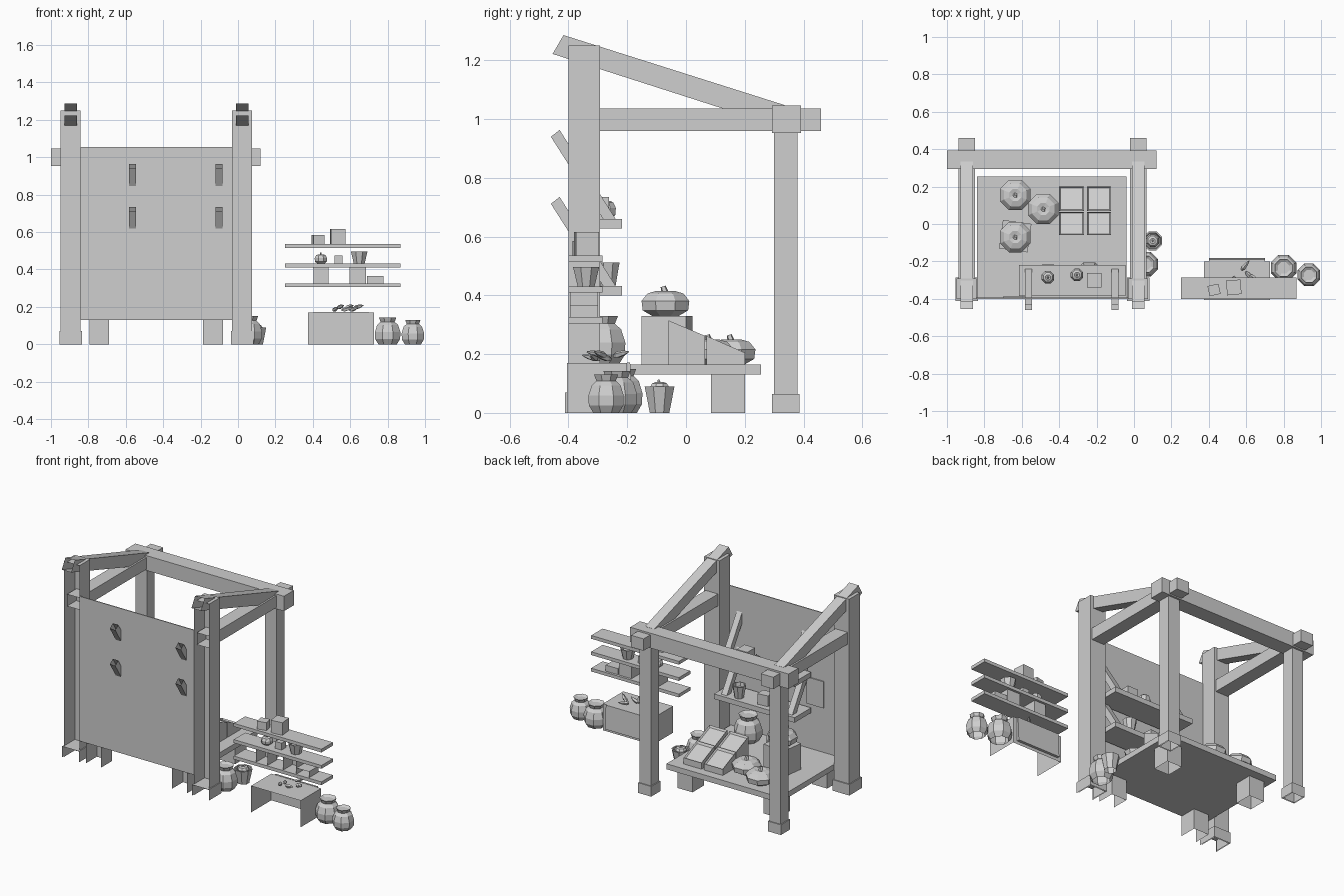
import bpy, bmesh, math, random
from mathutils import Matrix, Vector

random.seed(4)
cube = bpy.data.objects.get("Cube")
if cube:
    bpy.data.objects.remove(cube, do_unlink=True)

grey = bpy.data.materials.new("plain_grey")
grey.use_nodes = True
tone = (0.62, 0.62, 0.62, 1)
grey.diffuse_color = tone
grey.node_tree.nodes["Principled BSDF"].inputs["Base Color"].default_value = tone


def finish(name, bm):
    mesh = bpy.data.meshes.new(name)
    bm.to_mesh(mesh)
    bm.free()
    mesh.materials.append(grey)
    ob = bpy.data.objects.new(name, mesh)
    bpy.context.collection.objects.link(ob)
    return ob


def drop_faces(bm, sides):
    """Remove hidden faces: b = bottom, w = the -y side."""
    dirs = {"b": Vector((0, 0, -1)), "w": Vector((0, -1, 0))}
    bm.normal_update()
    gone = [f for f in bm.faces if any(f.normal.dot(dirs[s]) > 0.8 for s in sides)]
    bmesh.ops.delete(bm, geom=gone, context="FACES")


def box(name, x, y, z, drop="", turn=0):
    """Box from three (low, high) ranges, turned about its own upright axis."""
    bm = bmesh.new()
    bmesh.ops.create_cube(bm, size=1)
    size = [r[1] - r[0] for r in (x, y, z)]
    mid = [(r[1] + r[0]) / 2 for r in (x, y, z)]
    bmesh.ops.scale(bm, vec=size, verts=bm.verts)
    drop_faces(bm, drop)
    bmesh.ops.transform(bm, verts=bm.verts, matrix=Matrix.Translation(mid) @ Matrix.Rotation(math.radians(turn), 4, "Z"))
    return finish(name, bm)


def prism(name, x, outline, open_end=False, inset=0):
    """Side outline in (y, z) extruded along x; first edge may stay open."""
    bm = bmesh.new()
    a, b = [[bm.verts.new((px, p[0], p[1])) for p in outline] for px in x]
    n = len(outline)
    sides = {i: bm.faces.new((a[i], a[(i + 1) % n], b[(i + 1) % n], b[i]))
             for i in range(n) if not (open_end and i == 0)}
    bm.faces.new(a[::-1])
    bm.faces.new(b)
    bmesh.ops.recalc_face_normals(bm, faces=bm.faces)
    if inset:
        bmesh.ops.inset_region(bm, faces=[sides[1]], thickness=inset, depth=0)
        bmesh.ops.translate(bm, vec=(0, 0, -inset), verts=sides[1].verts)
    return finish(name, bm)


def lathe(name, centre, radius, height, profile, sides=8, ribs=0.0):
    """Faceted round form from (radius, height) fractions; last ring capped."""
    bm = bmesh.new()
    rings = []
    for r, h in profile:
        ring = []
        for i in range(sides):
            t = math.tau * (i + 0.5) / sides
            k = radius * r * (1 - ribs * (i % 2))
            ring.append(bm.verts.new((centre[0] + k * math.cos(t), centre[1] + k * math.sin(t),
                                      centre[2] + h * height)))
        rings.append(ring)
    for low, high in zip(rings, rings[1:]):
        for i in range(sides):
            j = (i + 1) % sides
            bm.faces.new((low[i], low[j], high[j], high[i]))
    bm.faces.new(rings[-1])
    return finish(name, bm)


SACK = [(0.72, 0), (0.98, 0.2), (1, 0.45), (0.82, 0.72), (0.55, 0.84), (0.68, 1), (0.45, 0.93)]
PUMPKIN = [(0.55, 0), (0.95, 0.22), (1, 0.6), (0.75, 0.9), (0.4, 1), (0.12, 0.93)]
CUP = [(0.65, 0), (1, 1), (0.85, 1), (0.75, 0.7)]


def pumpkin(name, x, y, z, r, h):
    lathe(name, (x, y, z), r, h, PUMPKIN, 8)
    stem = lathe(name + "_stem", (0, 0, 0), r * 0.13, h * 0.32, [(1.2, 0), (0.8, 1)], 5)
    stem.location = (x, y, z + h * 0.88)
    stem.rotation_euler = (0.3, 0, 0)


# timber frame, repeated on both sides
for side, cx in (("right", -0.895), ("left", 0.022)):
    def span(w, c=cx):
        return (c - w, c + w)
    box(f"{side}_wall_post", span(0.054), (-0.4, -0.292), (0, 1.25), "bw")
    box(f"{side}_wall_post_foot", span(0.06), (-0.412, -0.285), (0, 0.07), "bw")
    box(f"{side}_counter_post", span(0.04), (0.3, 0.38), (0, 0.96), "b")
    box(f"{side}_counter_post_foot", span(0.046), (0.293, 0.386), (0, 0.065), "b")
    box(f"{side}_side_beam", span(0.044), (-0.385, 0.46), (0.96, 1.036), "w")
    prism(f"{side}_rafter", span(0.033),
          [(-0.454, 1.222), (-0.417, 1.286), (0.335, 1.048), (0.3, 0.98)], open_end=True)
box("cross_beam", (-1, 0.12), (0.293, 0.392), (0.952, 1.047))

# wall panel, table and legs
box("wall_panel", (-0.842, -0.03), (-0.4, -0.394), (0.13, 1.055))
box("notice_board", (-0.7, -0.58), (-0.394, -0.387), (0.45, 0.62))
box("table_top", (-0.84, -0.04), (-0.4, 0.255), (0.13, 0.165))
for i, lx in enumerate((-0.742, -0.133)):
    box(f"table_leg_{i}", (lx - 0.053, lx + 0.053), (0.085, 0.2), (0, 0.13), "b")
    box(f"table_wall_leg_{i}", (lx - 0.053, lx + 0.053), (-0.4, -0.29), (0, 0.13), "bw")

# wall shelves with slanted braces
for level, z in (("lower", 0.4), ("upper", 0.628)):
    box(f"{level}_wall_shelf", (-0.615, -0.045), (-0.385, -0.218), (z, z + 0.032))
    for i, bx in enumerate((-0.565, -0.102)):
        prism(f"{level}_shelf_brace_{i}", (bx - 0.019, bx + 0.019),
              [(-0.46, z + 0.312), (-0.43, z + 0.335), (-0.235, z + 0.025), (-0.268, z + 0.01)],
              open_end=True)

# goods on the wall shelves
lathe("shelf_cup", (-0.19, -0.265, 0.432), 0.042, 0.08, CUP)
box("shelf_block", (-0.4, -0.33), (-0.31, -0.25), (0.432, 0.5), "b", 6)
box("shelf_tin", (-0.25, -0.175), (-0.34, -0.262), (0.66, 0.735), "b")
for i, (px, py) in enumerate(((-0.46, -0.285), (-0.305, -0.272))):
    pumpkin(f"shelf_gourd_{i}", px, py, 0.66, 0.036, 0.062)

# crate with pumpkins, and sacks on the table
box("pumpkin_crate", (-0.712, -0.558), (-0.142, 0.012), (0.165, 0.33), "b", -8)
for i, (px, py, pz) in enumerate(((-0.635, -0.07, 0.33), (-0.635, 0.155, 0.165), (-0.485, 0.08, 0.165))):
    pumpkin(f"pumpkin_{i}", px, py, pz, 0.088, 0.085)
lathe("table_sack_0", (-0.24, -0.285, 0.165), 0.085, 0.165, SACK)
lathe("table_sack_1", (-0.46, -0.29, 0.165), 0.08, 0.15, SACK)

# sloping produce trays
for col, x in enumerate(((-0.4, -0.268), (-0.25, -0.124))):
    for row, (y0, y1, z0, z1) in enumerate(((-0.06, 0.065, 0.315, 0.262), (0.07, 0.2, 0.262, 0.205))):
        prism(f"tray_{col}_{row}", x, [(y0, 0.165), (y0, z0), (y1, z1), (y1, 0.165)], inset=0.01)

# free shelves with their goods
for i, z in enumerate((0.305, 0.41, 0.514)):
    box(f"side_shelf_{i}", (0.25, 0.87), (-0.4, -0.285), (z, z + 0.021))
box("small_box_top", (0.398, 0.458), (-0.38, -0.325), (0.535, 0.585), "b", 12)
box("large_box_top", (0.495, 0.572), (-0.378, -0.3), (0.535, 0.615), "b", 5)
box("tin_middle", (0.515, 0.56), (-0.36, -0.315), (0.431, 0.475), "b")
pumpkin("small_pumpkin", 0.443, -0.34, 0.431, 0.036, 0.05)
lathe("cup_middle", (0.648, -0.34, 0.431), 0.048, 0.065, CUP)
for i, (x, top) in enumerate((((0.405, 0.485), 0.41), ((0.595, 0.685), 0.41), ((0.69, 0.778), 0.365))):
    box(f"low_box_{i}", x, (-0.395, -0.3), (0.326, top), "bw")

# floor crate with draped cloth and peppers
box("floor_crate", (0.375, 0.727), (-0.405, -0.2), (0, 0.17), "bw")
prism("crate_cloth", (0.4, 0.7), [(-0.2, 0.02), (-0.2, 0.172), (-0.19, 0.172), (-0.183, 0.02)])
for i in range(6):
    pepper = lathe(f"pepper_{i}", (0, 0, 0), 0.012, 0.065, [(0.5, 0), (1, 0.25), (0.8, 0.65), (0.2, 1)], 5)
    pepper.location = (0.51 + 0.022 * i, -0.31 + 0.07 * random.random(), 0.182 + 0.012 * (i % 2))
    pepper.rotation_euler = (0, 1.35, random.uniform(-1.5, 1.5))

# sacks and bucket on the ground
for i, (x, y, r, h) in enumerate(((0.8, -0.235, 0.074, 0.143), (0.935, -0.272, 0.065, 0.13),
                                  (0.062, -0.215, 0.072, 0.15))):
    lathe(f"ground_sack_{i}", (x, y, 0), r, h, SACK)
lathe("bucket", (0.1, -0.09, 0), 0.055, 0.09, CUP)
pumpkin("bucket_melon", 0.1, -0.09, 0.06, 0.036, 0.045)
